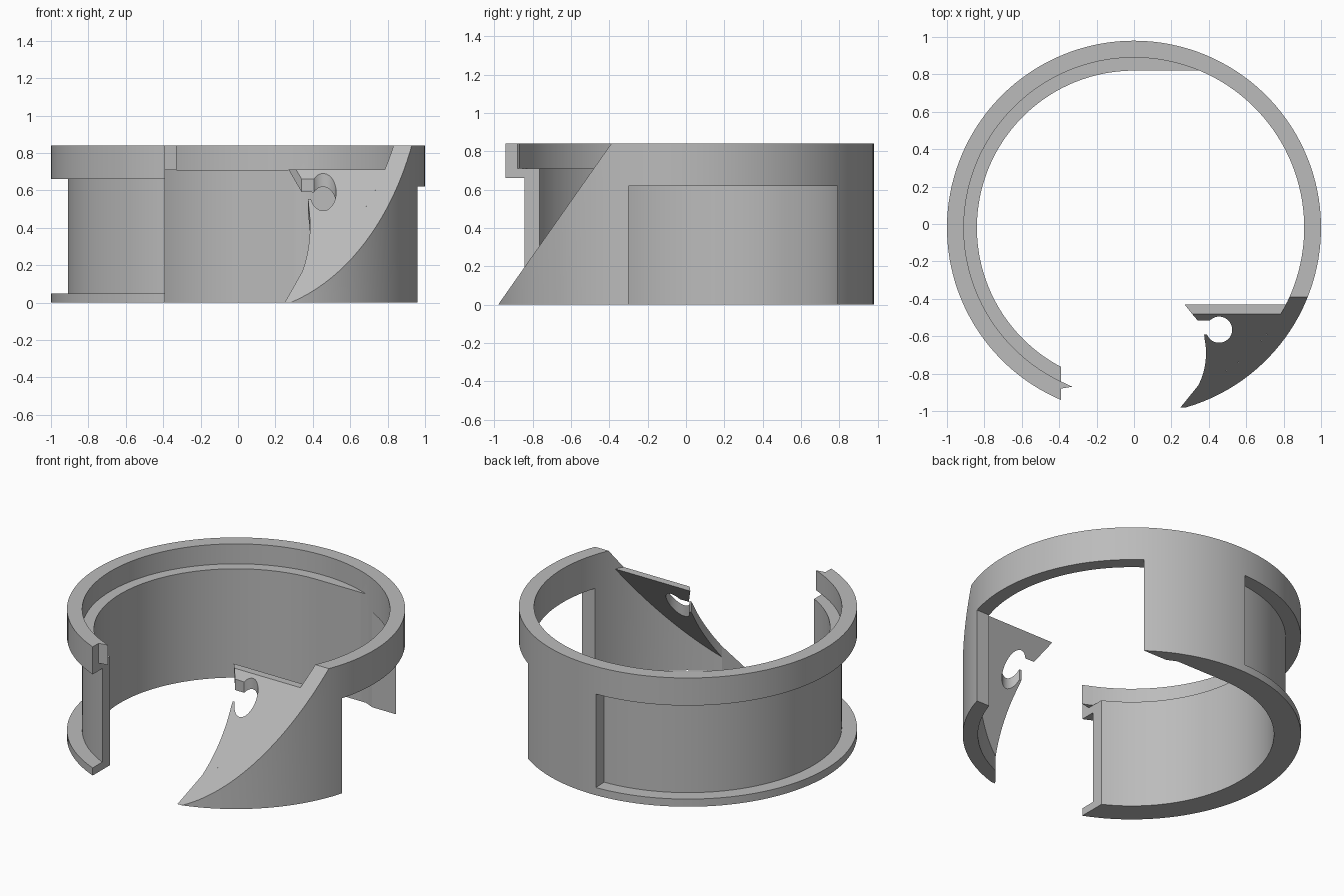
import bpy, bmesh
from math import sin, cos, asin, acos, radians, degrees, sqrt, pi

cube = bpy.data.objects.get("Cube")
if cube:
    bpy.data.objects.remove(cube, do_unlink=True)

CY = -0.02                      # ring centre in y
OUT, MID, INN = 1.0, 0.91, 0.84  # ring radii
TOP = 0.84
SLOPE = TOP / 0.59              # pitch of the slanted front cut
TRIM_Y, TRIM_R = -0.69, 0.385   # circle that hollows the plate edge

grey = bpy.data.materials.new("plain grey")
grey.use_nodes = True
grey.diffuse_color = (0.5, 0.5, 0.5, 1)
grey.node_tree.nodes["Principled BSDF"].inputs["Base Color"].default_value = (0.5, 0.5, 0.5, 1)


def finish(name, bm):
    bmesh.ops.remove_doubles(bm, verts=bm.verts, dist=0.0005)
    bmesh.ops.recalc_face_normals(bm, faces=bm.faces)
    mesh = bpy.data.meshes.new(name)
    bm.to_mesh(mesh)
    bm.free()
    mesh.materials.append(grey)
    ob = bpy.data.objects.new(name, mesh)
    bpy.context.collection.objects.link(ob)
    return ob


def loft(name, rings):
    """Skin a list of equal closed loops and cap both ends."""
    bm = bmesh.new()
    loops = [[bm.verts.new(p) for p in ring] for ring in rings]
    n = len(loops[0])
    for a, b in zip(loops, loops[1:]):
        for i in range(n):
            j = (i + 1) % n
            bm.faces.new((a[i], a[j], b[j], b[i]))
    bm.faces.new(loops[0])
    bm.faces.new(loops[-1])
    return finish(name, bm)


def smooth(ob):
    bpy.ops.object.select_all(action='DESELECT')
    ob.select_set(True)
    bpy.context.view_layer.objects.active = ob
    bpy.ops.object.shade_smooth_by_angle(angle=radians(25))


def cut(ob, cutter):
    cutter.hide_render = True
    mod = ob.modifiers.new("cut", 'BOOLEAN')
    mod.object = cutter
    mod.operation = 'DIFFERENCE'
    mod.solver = 'EXACT'
    bpy.context.view_layer.objects.active = ob
    bpy.ops.object.modifier_apply(modifier=mod.name)
    bpy.data.objects.remove(cutter, do_unlink=True)


# Ring: a section swept round the centre, with ends trimmed per radius
def wing_end(r):
    d = CY - TRIM_Y
    return -degrees(asin((r * r + d * d - TRIM_R ** 2) / (2 * d * r)))


def open_end(r):
    return 360 - degrees(acos(-0.39 / r))


def inner(angle):
    """Inner wall radius, with a flat run where the ledge fades out."""
    if angle >= 90:
        return INN
    if angle <= 60:
        return MID
    return min(MID, INN / sin(radians(angle)))


def section(wall, inn):
    return [(OUT, 0), (OUT, 0.05), (wall, 0.05), (wall, 0.66), (OUT, 0.66), (OUT, TOP),
            (MID, TOP), (MID, 0.71), (inn, 0.71), (inn, 0)]


fade = degrees(asin(INN / MID))
spans = [(wing_end, -60, 6, OUT), (-60, fade, 48, OUT), (fade, 90, 8, OUT),
         (90, 92, 1, OUT), (92, 232, 56, MID), (232, open_end, 6, MID)]
rings = []
for start, end, steps, wall in spans:
    for s in range(steps + 1):
        t = s / steps
        mid = 0 if callable(start) else start + t * ((240 if callable(end) else end) - start)
        ring = []
        for r, z in section(wall, inner(mid)):
            a0 = start(r) if callable(start) else start
            a1 = end(r) if callable(end) else end
            a = radians(a0 + t * (a1 - a0))
            ring.append((r * cos(a), CY + r * sin(a), z))
        if not rings or ring != rings[-1]:
            rings.append(ring)
ring_body = loft("ring_body", rings)

# Side window and slanted front cut
window = [(-0.30, -0.2), (0.79, -0.2), (0.79, 0.62), (-0.30, 0.62)]
wedge = [(z / SLOPE - 0.98, z) for z in (-0.1, 1.2)] + [(-1.3, 1.2), (-1.3, -0.1)]
for name, x0, poly in (("window_cutter", 0.3, window), ("slope_cutter", 0, wedge)):
    cut(ring_body, loft(name, [[(x, y, z) for y, z in poly] for x in (x0, 1.3)]))
smooth(ring_body)


# Slanted plate with a slotted round hole
def arc(cx, cy, r, a0, a1, n):
    return [(cx + r * cos(radians(a0 + (a1 - a0) * i / n)),
             cy + r * sin(radians(a0 + (a1 - a0) * i / n))) for i in range(n + 1)]


low = wing_end(MID)
low_y = CY + MID * sin(radians(low))
trim_low = degrees(asin((low_y - TRIM_Y) / TRIM_R))
high = -degrees(asin(0.46 / MID))
outline = arc(0, CY, MID, low, high, 16)
outline += [(0.31, -0.48), (0.34, -0.515)]
outline += arc(0.455, -0.565, 0.07, 135, -159, 24)
outline += [(0.375, -0.59)]
outline += arc(0, TRIM_Y, TRIM_R, 12, trim_low, 14)[:-1]
front, back = [], []
for x, y in outline:
    z = SLOPE * (y + 0.98)
    front.append((x, y, z))
    if y > -0.49:               # level top edge
        back.append((x + (0.035 if x > 0.5 else -0.04), y + 0.05, z))
    else:
        back.append((x, y, z - 0.05 * SLOPE))
smooth(loft("slanted_plate", [front, back]))

# Small pointed tab on the open end of the upper band
tab = [(-0.39, -0.88), (-0.33, -0.87), (-0.39, -0.842)]
loft("end_tab", [[(x, y, z) for x, y in tab] for z in (0.71, TOP)])
